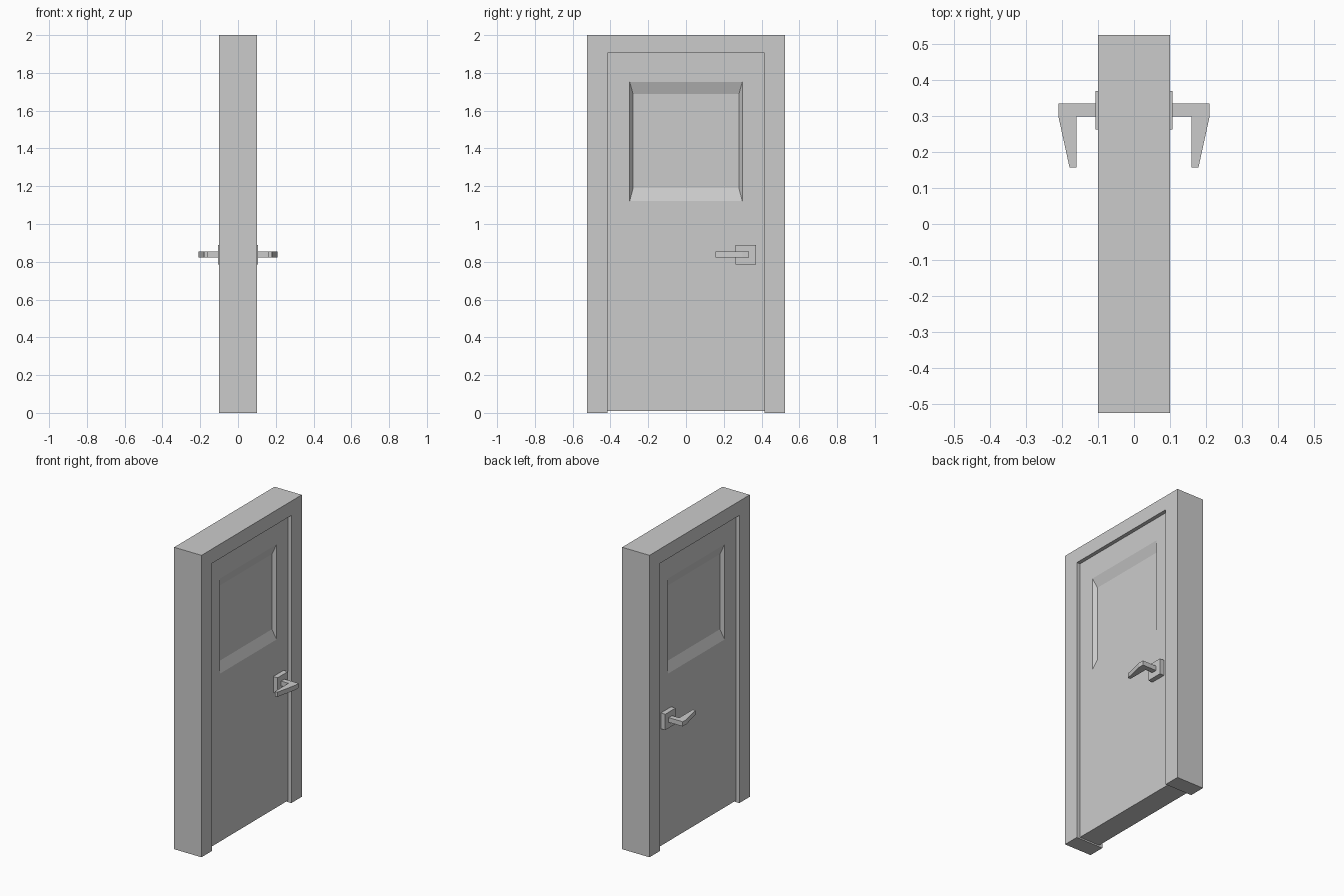
import bpy, bmesh

if "Cube" in bpy.data.objects:
    bpy.data.objects.remove(bpy.data.objects["Cube"])


def finish(name, bm):
    bmesh.ops.recalc_face_normals(bm, faces=bm.faces[:])
    mesh = bpy.data.meshes.new(name)
    bm.to_mesh(mesh)
    bm.free()
    obj = bpy.data.objects.new(name, mesh)
    bpy.context.collection.objects.link(obj)
    return obj


def loft(name, rings):
    """Bridge equal-length point rings and cap both ends."""
    bm = bmesh.new()
    loops = [[bm.verts.new(p) for p in ring] for ring in rings]
    for a, b in zip(loops, loops[1:]):
        for i in range(len(a)):
            j = (i + 1) % len(a)
            bm.faces.new((a[i], a[j], b[j], b[i]))
    bm.faces.new(loops[0])
    bm.faces.new(loops[-1])
    return finish(name, bm)


def rect(x, y0, y1, z0, z1):
    return [(x, y0, z0), (x, y1, z0), (x, y1, z1), (x, y0, z1)]


# Door frame: upside-down U profile extruded through the wall depth
arch = [(-0.525, 0), (-0.415, 0), (-0.415, 1.905), (0.415, 1.905),
        (0.415, 0), (0.525, 0), (0.525, 2), (-0.525, 2)]
loft("door_frame", [[(x, y, z) for y, z in arch] for x in (-0.1, 0.1)])

# Door leaf: rings run from the sunken window pane, over its sloped
# border and the leaf edge, to the same window on the other side
half = [(0.052, -0.28, 0.28, 1.19, 1.688),
        (0.075, -0.298, 0.298, 1.122, 1.752),
        (0.075, -0.415, 0.415, 0.01, 1.905)]
rings = [rect(*r) for r in half] + [rect(-r[0], *r[1:]) for r in reversed(half)]
loft("door_leaf", rings)

# Handle sets on both faces: square plate and bent tapering lever
lever = [(0.10, 0.299), (0.16, 0.299), (0.16, 0.157), (0.179, 0.157),
         (0.21, 0.299), (0.21, 0.334), (0.10, 0.334)]
for side, s in (("right", 1), ("left", -1)):
    loft(f"handle_plate_{side}",
         [rect(s * x, 0.262, 0.37, 0.785, 0.89) for x in (0.074, 0.107)])
    loft(f"handle_lever_{side}",
         [[(s * x, y, z) for x, y in lever] for z in (0.823, 0.854)])
